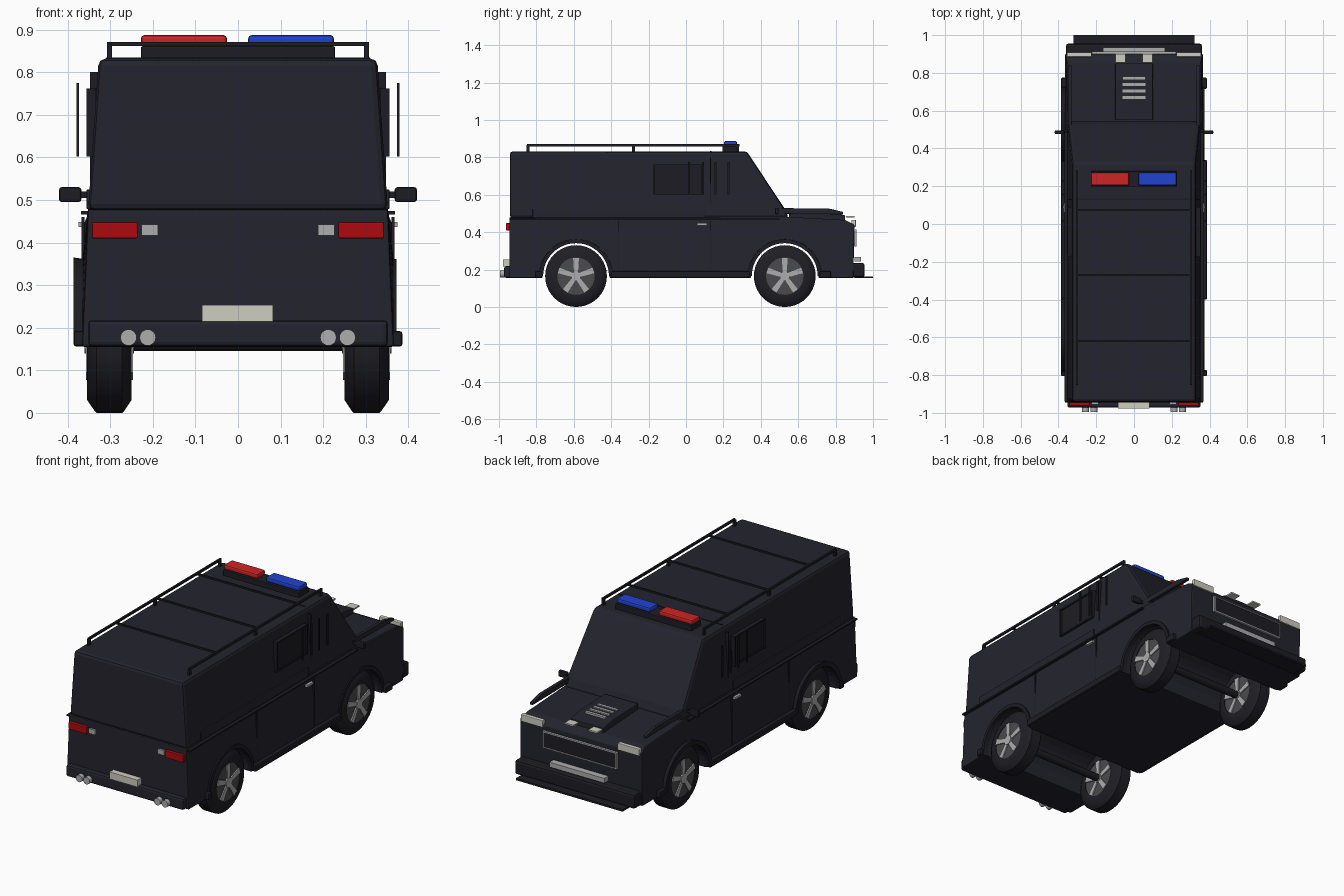
import bpy, bmesh, math
from mathutils import Matrix, Vector

cube = bpy.data.objects.get("Cube")
if cube:
    bpy.data.objects.remove(cube, do_unlink=True)


def material(name, r, g, b):
    m = bpy.data.materials.new(name)
    m.use_nodes = True
    m.diffuse_color = (r, g, b, 1)
    bsdf = next(n for n in m.node_tree.nodes if n.type == 'BSDF_PRINCIPLED')
    bsdf.inputs["Base Color"].default_value = (r, g, b, 1)
    return m


PAINT = material("dark navy paint", .017, .017, .027)
TRIM = material("black trim", .012, .012, .017)
TYRE = material("tyre rubber", .013, .013, .018)
SILVER = material("silver", .42, .42, .43)
GREY = material("rim grey", .07, .07, .075)
CREAM = material("cream plate", .62, .61, .53)
RED = material("beacon red", .62, .018, .018)
BLUE = material("beacon blue", .015, .055, .62)
TAIL = material("tail lamp red", .42, .003, .005)


def finish(name, bm, mat, bevel=0, smooth=False):
    bmesh.ops.recalc_face_normals(bm, faces=bm.faces)
    mesh = bpy.data.meshes.new(name)
    bm.to_mesh(mesh)
    bm.free()
    mesh.materials.append(mat)
    ob = bpy.data.objects.new(name, mesh)
    bpy.context.collection.objects.link(ob)
    if bevel:
        mod = ob.modifiers.new("bevel", 'BEVEL')
        mod.width = bevel
        mod.segments = 2
        mod.limit_method = 'ANGLE'
    if smooth:
        bpy.ops.object.select_all(action='DESELECT')
        ob.select_set(True)
        bpy.context.view_layer.objects.active = ob
        bpy.ops.object.shade_smooth_by_angle(angle=math.radians(35))
    return ob


def box(name, x, y, z, mat, bevel=0):
    """Box from (low, high) pairs."""
    bm = bmesh.new()
    bmesh.ops.create_cube(bm, size=1)
    for v in bm.verts:
        v.co = Vector([(a + b) / 2 + c * (b - a) for (a, b), c in zip((x, y, z), v.co)])
    return finish(name, bm, mat, bevel)


def pair(name, x, y, z, mat, bevel=0):
    """The same box on both sides."""
    box("left_" + name, x, y, z, mat, bevel)
    box("right_" + name, (-x[1], -x[0]), y, z, mat, bevel)


def prism(name, profile, width, mat, bevel=0, centre=0):
    """Side profile (y, z) spanned across x, half width given by height."""
    bm = bmesh.new()
    sides = [[bm.verts.new((centre + s * width(z), y, z)) for y, z in profile] for s in (-1, 1)]
    for side in sides:
        bm.faces.new(side)
    n = len(profile)
    for i in range(n):
        j = (i + 1) % n
        bm.faces.new((sides[0][i], sides[0][j], sides[1][j], sides[1][i]))
    return finish(name, bm, mat, bevel)


def lathe(name, profile, centre, mat, steps=40, arc=math.tau):
    """Spin a closed (x, radius) profile round an axis along x."""
    bm = bmesh.new()
    cx, cy, cz = centre
    verts = [bm.verts.new((cx + x, cy + r, cz)) for x, r in profile]
    face = [bm.edges.new((verts[i], verts[(i + 1) % len(verts)])) for i in range(len(verts))]
    bmesh.ops.spin(bm, geom=verts + face, cent=(cx, cy, cz), axis=(1, 0, 0), angle=arc, steps=steps)
    bmesh.ops.remove_doubles(bm, verts=bm.verts, dist=1e-5)
    return finish(name, bm, mat, smooth=True)


def disc(name, radius, depth, centre, axis, mat):
    bm = bmesh.new()
    bmesh.ops.create_cone(bm, cap_ends=True, segments=24, radius1=radius, radius2=radius, depth=depth)
    turn = Vector((0, 0, 1)).rotation_difference(Vector(axis)).to_matrix().to_4x4()
    bmesh.ops.transform(bm, matrix=Matrix.Translation(centre) @ turn, verts=bm.verts)
    return finish(name, bm, mat, smooth=True)


WHEEL_Y = (-.588, .528)
HUB_Z, RADIUS, ARCH, FLOOR = .165, .165, .18, .155

# Lower body with wheel arches in its profile
profile = [(-.945, FLOOR)]
for wy in WHEEL_Y:
    profile += [(wy - ARCH * math.cos(a), FLOOR + (ARCH + .01) * math.sin(a))
                for a in (math.pi * i / 18 for i in range(19))]
profile += [(.895, FLOOR), (.9, .44), (.85, .465), (.53, .482), (-.945, .478)]
prism("lower_body", profile, lambda z: .352 if z > .46 else .366, PAINT, .005)

# Cab and rear compartment
prism("upper_body", [(-.942, .475), (-.942, .832), (.325, .832), (.528, .525), (.55, .475)],
      lambda z: .352 - (z - .475) * .07, PAINT, .016)
pair("waist_ledge", (.33, .356), (-.82, .1), (.478, .525), PAINT, .004)
pair("belt_moulding", (.34, .369), (-.94, .5), (.466, .474), TRIM)
box("roof_seam", (-.31, .31), (.127, .135), (.828, .835), TRIM)

# Bonnet: scoop, vents, side rails and lamps
prism("bonnet_scoop", [(.55, .47), (.55, .51), (.76, .505), (.85, .49), (.85, .46)],
      lambda z: .1, PAINT, .004)
for i in range(4):
    y = .67 + i * .034
    box(f"bonnet_vent_{i + 1}", (-.06, .06), (y - .008, y + .008), (.5, .512), SILVER)
for s, side in ((1, "left"), (-1, "right")):
    prism(side + "_bonnet_rail", [(.5, .498), (.5, .528), (.76, .527), (.84, .508), (.84, .495)],
          lambda z: .009, PAINT, .003, centre=s * .34)
pair("bonnet_lamp", (.045, .097), (.855, .9), (.479, .487), CREAM)
pair("headlamp", (.225, .355), (.885, .908), (.428, .466), CREAM, .003)

# Front grille with its thin bright frame
box("grille", (-.22, .22), (.895, .908), (.325, .41), TRIM)
for z in (.325, .41):
    box("grille_frame_bar", (-.223, .223), (.9, .912), (z - .003, z + .003), SILVER)
pair("grille_frame_side", (.217, .223), (.9, .912), (.325, .41), SILVER)
box("front_strip", (-.165, .165), (.9, .935), (.242, .268), SILVER)

# Bumpers
box("front_bumper", (-.36, .36), (.88, .955), (.158, .235), TRIM, .012)
box("front_lip", (-.32, .32), (.9, 1), (.154, .164), TRIM)
box("rear_bumper", (-.352, .352), (-.972, -.9), (.156, .218), PAINT, .01)

# Rear lamps, plate and exhaust tips
pair("tail_lamp", (.235, .343), (-.962, -.93), (.41, .448), TAIL, .003)
pair("reverse_lamp", (.188, .226), (-.956, -.93), (.416, .442), SILVER)
box("number_plate", (-.085, .082), (-.978, -.94), (.215, .253), CREAM)
for x in (-.257, -.212, .212, .257):
    disc("exhaust_tip", .019, .05, (x, -.97, .177), (0, 1, 0), SILVER)

# Sills between and beyond the wheels
for a, b in ((-.805, -.772), (-.4, .34), (.715, .775)):
    pair("sill", (.35, .386), (a, b), (.156, .192), TRIM, .006)

# Doors: seams, handles, window frames and guard bars
for y in (-.36, .13):
    pair("door_seam", (.36, .368), (y - .002, y + .002), (.2, .46), TRIM)
pair("pillar_seam", (.326, .347), (.127, .133), (.49, .8), TRIM)
pair("door_handle", (.36, .374), (.06, .112), (.436, .448), SILVER)
pair("window_panel", (.325, .347), (-.17, .09), (.605, .762), TRIM)
for y in (-.17, .085):
    pair("window_upright", (.335, .356), (y - .004, y + .004), (.602, .762), TRIM)
for z in (.606, .758):
    pair("window_rail", (.335, .353), (-.17, .085), (z - .004, z + .004), TRIM)
for y in (.016, .09, .157, .227):
    pair("window_guard_bar", (.373, .379), (y - .005, y + .005), (.602, .774), TRIM)

# Mirrors
pair("mirror_arm", (.33, .375), (.481, .49), (.505, .52), TRIM)
pair("mirror", (.368, .42), (.476, .495), (.495, .53), TRIM, .006)

# Roof rack
pair("rack_rail", (.298, .308), (-.85, .285), (.859, .871), TRIM)
for y in (-.845, -.28, .275):
    pair("rack_post", (.296, .307), (y - .008, y + .008), (.825, .865), TRIM)
for y in (-.62, -.27, .075):
    box("rack_crossbar", (-.3, .3), (y - .005, y + .005), (.862, .871), TRIM)

# Light bar
box("beacon_base", (-.228, .228), (.195, .28), (.828, .861), TRIM, .004)
box("red_beacon", (-.228, -.026), (.203, .273), (.861, .887), RED, .008)
box("blue_beacon", (.024, .225), (.203, .273), (.861, .887), BLUE, .008)

# Wheels with five spokes, arch flares and axles
tyre = [(-.052, .1), (-.052, .135), (-.035, .16), (-.03, RADIUS), (.03, RADIUS),
        (.035, .16), (.052, .135), (.052, .1)]
for wy, end in zip(WHEEL_Y, ("rear", "front")):
    disc(end + "_axle", .02, .5, (0, wy, HUB_Z), (1, 0, 0), TRIM)
    for s, side in ((1, "left"), (-1, "right")):
        name = f"{end}_{side}_"
        hub = Vector((s * .302, wy, HUB_Z))
        lathe(name + "tyre", tyre, hub, TYRE)
        disc(name + "rim", .101, .098, hub, (1, 0, 0), GREY)
        disc(name + "hub", .026, .116, hub, (1, 0, 0), SILVER)
        bm = bmesh.new()
        for i in range(5):
            made = bmesh.ops.create_cube(bm, size=1)["verts"]
            for v in made:
                v.co = (v.co.x * .11, v.co.y * (.026 + .01 * v.co.z), .055 + v.co.z * .085)
            bmesh.ops.rotate(bm, verts=made, matrix=Matrix.Rotation(math.tau * i / 5, 3, 'X'))
        bmesh.ops.translate(bm, verts=bm.verts, vec=hub)
        finish(name + "spokes", bm, SILVER)
        lathe(name + "arch_flare", [(-.02, .176), (-.02, .2), (.006, .196), (.006, .176)],
              (s * .366, wy, HUB_Z), TRIM, steps=24, arc=math.pi)
